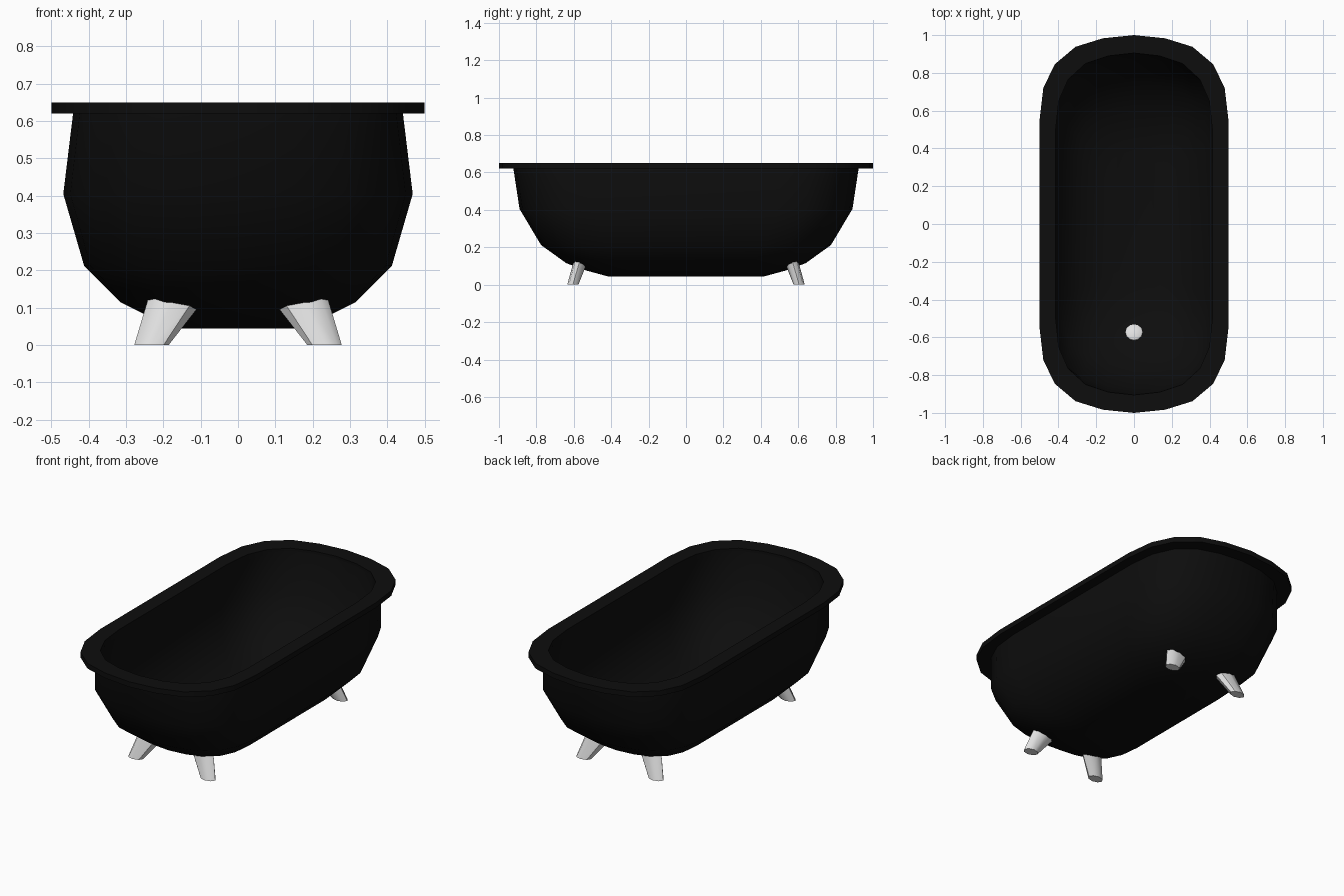
import bpy, bmesh, math

cube = bpy.data.objects.get("Cube")
if cube:
    bpy.data.objects.remove(cube, do_unlink=True)


def material(name, value, roughness):
    mat = bpy.data.materials.new(name)
    mat.use_nodes = True
    color = (value, value, value, 1)
    mat.diffuse_color = color
    bsdf = mat.node_tree.nodes["Principled BSDF"]
    bsdf.inputs["Base Color"].default_value = color
    bsdf.inputs["Roughness"].default_value = roughness
    return mat


black = material("black enamel", 0.004, 0.5)
silver = material("pale metal", 0.75, 0.5)

# One quarter of the rounded tub outline, as fractions of half width and half length
QUARTER = [(1, 0.55), (0.96, 0.72), (0.84, 0.845), (0.62, 0.938), (0.33, 0.983)]


def outline(hx, hy, z):
    right = QUARTER + [(0, 1)] + [(-x, y) for x, y in reversed(QUARTER)]
    back = [(x, -y) for x, y in reversed(right)]
    return [(x * hx, y * hy, z) for x, y in right + back]


def loft(name, rings, mat, caps=True, closed=False):
    """Skin a row of equal rings; cap the ends or join last to first."""
    bm = bmesh.new()
    rows = [[bm.verts.new(p) for p in ring] for ring in rings]
    pairs = list(zip(rows, rows[1:]))
    if closed:
        pairs.append((rows[-1], rows[0]))
    for a, b in pairs:
        for i in range(len(a)):
            j = (i + 1) % len(a)
            bm.faces.new((a[i], a[j], b[j], b[i]))
    if caps:
        bm.faces.new(rows[0])
        bm.faces.new(rows[-1])
    bmesh.ops.recalc_face_normals(bm, faces=bm.faces)
    mesh = bpy.data.meshes.new(name)
    bm.to_mesh(mesh)
    bm.free()
    mesh.materials.append(mat)
    obj = bpy.data.objects.new(name, mesh)
    bpy.context.collection.objects.link(obj)
    bpy.ops.object.select_all(action="DESELECT")
    obj.select_set(True)
    bpy.context.view_layer.objects.active = obj
    bpy.ops.object.shade_smooth_by_angle(angle=math.radians(42))
    return obj


# Tub shell: up the outside, over the top, down the inside
outside = [(0.15, 0.42, 0.045), (0.235, 0.53, 0.075), (0.315, 0.64, 0.115),
           (0.412, 0.775, 0.212), (0.468, 0.89, 0.405), (0.44, 0.925, 0.635)]
inside = [(0.415, 0.905, 0.635), (0.445, 0.87, 0.41), (0.39, 0.755, 0.23),
          (0.295, 0.62, 0.135), (0.215, 0.51, 0.095), (0.13, 0.40, 0.067)]
loft("tub_shell", [outline(*r) for r in outside + inside], black)

# Flat rim around the opening
rim = [(0.415, 0.905, 0.62), (0.5, 1, 0.62), (0.5, 1, 0.65), (0.415, 0.905, 0.65)]
loft("rim", [outline(*r) for r in rim], black, caps=False, closed=True)


# Tapered feet leaning in under the tub
def foot(name, sx, sy):
    angles = [math.tau * i / 8 for i in range(8)]
    bottom = [(sx * (0.232 + 0.046 * math.cos(a)),
               sy * (0.605 + 0.03 * math.sin(a)), 0) for a in angles]
    top = [(sx * (0.175 + 0.065 * math.cos(a)),
            sy * (0.568 + 0.034 * math.sin(a)),
            0.112 + 0.015 * math.cos(a) + 0.008 * math.sin(a)) for a in angles]
    loft(name, [bottom, top], silver)


for sy, end in ((-1, "front"), (1, "back")):
    for sx, side in ((1, "left"), (-1, "right")):
        foot(f"{end}_{side}_foot", sx, sy)

# Drain plug lying on the sloping floor
drain_rings = [[(r * math.cos(math.tau * i / 12), r * math.sin(math.tau * i / 12), z)
                for i in range(12)] for r, z in ((0.045, -0.008), (0.045, 0.006), (0.036, 0.012))]
drain = loft("drain", drain_rings, silver)
drain.location = (0, -0.575, 0.121)
drain.rotation_euler.x = -0.36
